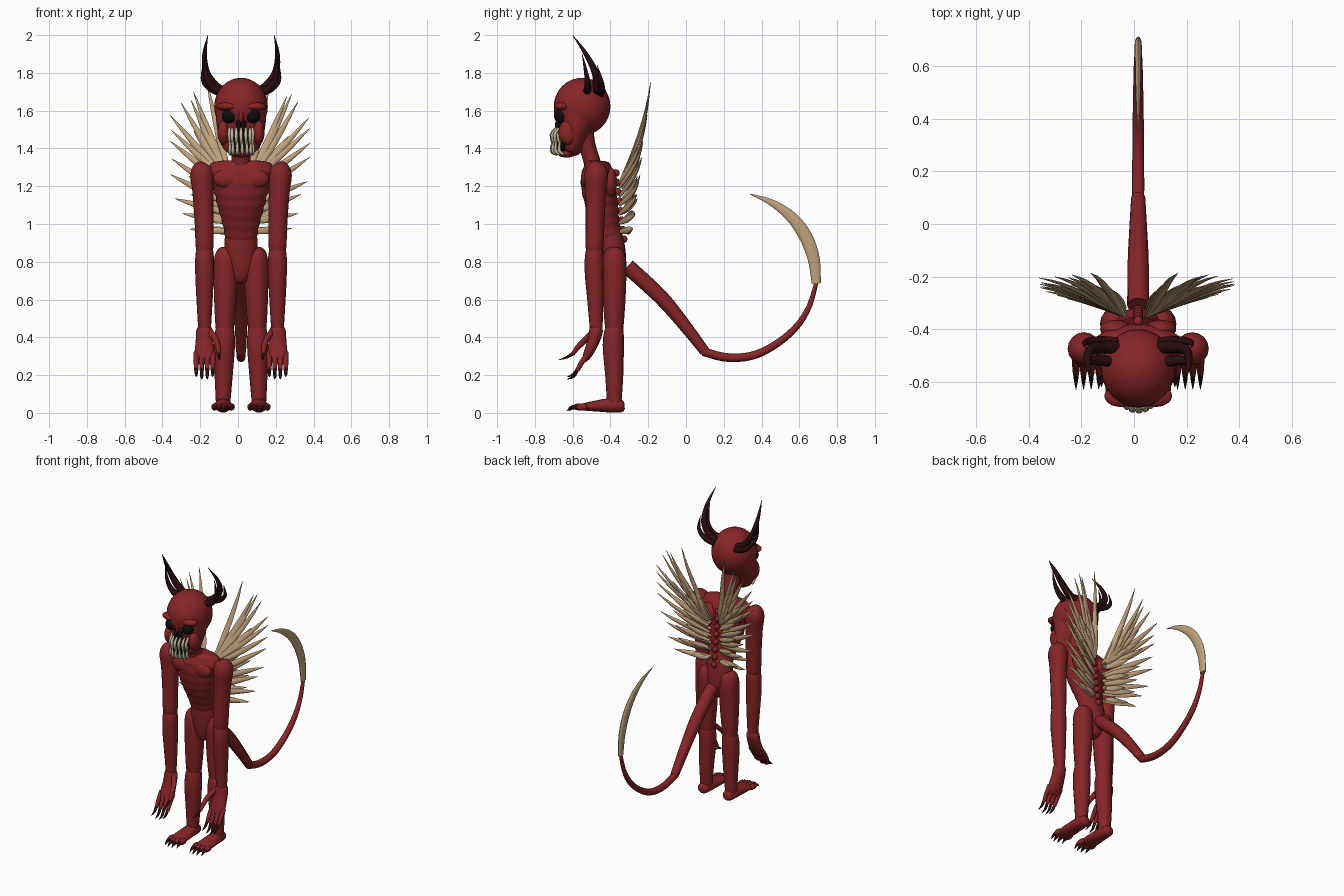
import bpy, bmesh, math, random
from mathutils import Vector, Matrix

random.seed(4)
if "Cube" in bpy.data.objects:
    bpy.data.objects.remove(bpy.data.objects["Cube"])

CX = .016
X, Y = Vector((1, 0, 0)), Vector((0, 1, 0))
SIDES = (("right", -1), ("left", 1))


def material(name, color):
    mat = bpy.data.materials.new(name)
    mat.use_nodes = True
    mat.diffuse_color = (*color, 1)
    mat.node_tree.nodes["Principled BSDF"].inputs["Base Color"].default_value = (*color, 1)
    return mat


RED = material("skin red", (.24, .018, .02))
BONE = material("bone tan", (.53, .36, .2))
HORN = material("horn dark", (.022, .004, .005))
BLACK = material("socket black", (.004, .004, .004))
TOOTH = material("tooth ivory", (.55, .48, .33))


def spline(keys, steps):
    """Smooth a list of equal-length tuples with a Catmull-Rom curve."""
    keys = [Vector(k) for k in keys]
    padded = [keys[0]] + keys + [keys[-1]]
    out = []
    for a, b, c, d in zip(padded, padded[1:], padded[2:], padded[3:]):
        for i in range(steps):
            t = i / steps
            out.append(b + (c - a) * (t / 2) + (a * 2 - b * 5 + c * 4 - d) * (t * t / 2)
                       + (b * 3 - a - c * 3 + d) * (t ** 3 / 2))
    return out + [keys[-1]]


def tube(bm, keys, ref=X, sides=12, steps=3, ripple=0):
    """Sweep an ellipse along keys of (x, y, z, radius along ref, other radius)."""
    pts = spline([k if len(k) == 5 else (*k, k[3]) for k in keys], steps)
    path = [Vector(p[:3]) for p in pts]
    rings = []
    for i, p in enumerate(path):
        tangent = (path[min(i + 1, len(path) - 1)] - path[max(i - 1, 0)]).normalized()
        u = (ref - tangent * ref.dot(tangent)).normalized()
        v = tangent.cross(u)
        swell = 1 + ripple * math.sin(p.z * math.tau / .055)
        ra, rb = (max(r, .0008) * swell for r in pts[i][3:])
        angles = [math.tau * k / sides for k in range(sides)]
        rings.append([bm.verts.new(p + u * ra * math.cos(a) + v * rb * math.sin(a)) for a in angles])
    for low, high in zip(rings, rings[1:]):
        for k in range(sides):
            n = (k + 1) % sides
            bm.faces.new((low[k], low[n], high[n], high[k]))
    bm.faces.new(rings[0][::-1])
    bm.faces.new(rings[-1])


def blob(bm, center, radii):
    bmesh.ops.create_uvsphere(bm, u_segments=24, v_segments=16, radius=1,
                              matrix=Matrix.Translation(center) @ Matrix.Diagonal((*radii, 1)))


def finish(bm, name, mat):
    bmesh.ops.recalc_face_normals(bm, faces=bm.faces)
    mesh = bpy.data.meshes.new(name)
    bm.to_mesh(mesh)
    bm.free()
    mesh.materials.append(mat)
    obj = bpy.data.objects.new(name, mesh)
    bpy.context.collection.objects.link(obj)
    bpy.ops.object.select_all(action="DESELECT")
    obj.select_set(True)
    bpy.context.view_layer.objects.active = obj
    bpy.ops.object.shade_smooth_by_angle(angle=math.radians(50))


def upright(keys):
    """Turn (z, y, half width, half depth) rows into centred tube keys."""
    return [(CX, y, z, w, d) for z, y, w, d in keys]


# Torso with ribs, chest muscles and spine bumps
bm = bmesh.new()
tube(bm, upright([(1.335, -.47, .1, .04), (1.32, -.47, .16, .065), (1.27, -.468, .175, .085),
                  (1.2, -.465, .15, .09), (1.1, -.445, .125, .085), (1, -.42, .098, .07),
                  (.93, -.4, .084, .065)]), sides=28, steps=7, ripple=.018)
for side, s in SIDES:
    blob(bm, (CX + s * .07, -.525, 1.24), (.078, .032, .05))
    blob(bm, (CX + s * .085, -.4, 1.22), (.06, .035, .08))
for i in range(8):
    blob(bm, (CX, -.372 + i * .006, 1.27 - i * .05), (.018, .02, .02))
finish(bm, "torso", RED)

# Pelvis
bm = bmesh.new()
tube(bm, upright([(.97, -.405, .08, .06), (.9, -.395, .088, .068), (.82, -.385, .085, .068),
                  (.75, -.38, .065, .062), (.7, -.38, .045, .045), (.685, -.38, .015, .015)]), sides=20)
finish(bm, "pelvis", RED)

# Neck
bm = bmesh.new()
tube(bm, upright([(1.25, -.49, .05, .05), (1.32, -.495, .05, .045), (1.42, -.525, .052, .045),
                  (1.52, -.55, .07, .06)]), sides=16)
finish(bm, "neck", RED)

# Skull, brow, cheeks and jaw
bm = bmesh.new()
blob(bm, (CX, -.55, 1.622), (.142, .15, .152))
tube(bm, upright([(1.63, -.575, .136, .115), (1.55, -.575, .132, .105), (1.48, -.588, .122, .075),
                  (1.42, -.597, .105, .055), (1.385, -.605, .08, .045), (1.37, -.61, .04, .025)]), sides=24)
for side, s in SIDES:
    blob(bm, (CX + s * .065, -.655, 1.622), (.064, .042, .024))
    blob(bm, (CX + s * .093, -.625, 1.485), (.032, .05, .065))
blob(bm, (CX, -.665, 1.58), (.018, .035, .05))
blob(bm, (CX, -.632, 1.372), (.06, .048, .02))
finish(bm, "head", RED)

# Eye sockets, nostrils and mouth hollow
bm = bmesh.new()
for side, s in SIDES:
    blob(bm, (CX + s * .062, -.661, 1.572), (.04, .034, .038))
    blob(bm, (CX + s * .013, -.672, 1.525), (.013, .022, .03))
finish(bm, "eye_and_nose_sockets", BLACK)
bm = bmesh.new()
blob(bm, (CX, -.65, 1.44), (.066, .045, .064))
finish(bm, "mouth_hollow", BLACK)

# Long interlocking teeth around the front of the mouth
for name, shift, gum, middle, tip in (("upper", 0, 1.508, 1.47, 1.405), ("lower", .5, 1.368, 1.39, 1.455)):
    bm = bmesh.new()
    for i in range(7):
        a = (i - 3 + shift / 2) * .4
        x, y = CX + .066 * math.sin(a), -.645 - .055 * math.cos(a)
        tube(bm, [(x, y + .012, gum, .006), (x, y - .012, middle, .01), (x, y - .004, tip, .002)], sides=8)
    finish(bm, name + "_teeth", TOOTH)

# Three curved horns on each side
for side, s in SIDES:
    bm = bmesh.new()
    for horn in ([(.08, -.47, 1.7, .024), (.13, -.47, 1.725, .024), (.182, -.48, 1.8, .019),
                  (.193, -.53, 1.9, .012), (.175, -.6, 2, .001)],
                 [(.08, -.53, 1.7, .02), (.14, -.52, 1.715, .02), (.185, -.525, 1.78, .013),
                  (.188, -.55, 1.9, .001)],
                 [(.08, -.45, 1.69, .019), (.15, -.445, 1.71, .018), (.2, -.45, 1.76, .012),
                  (.203, -.47, 1.84, .001)]):
        tube(bm, [(CX + s * x, y, z, r) for x, y, z, r in horn], ref=Y, steps=5)
    finish(bm, side + "_horns", HORN)

for side, s in SIDES:
    def mirrored(keys):
        return [(CX + s * k[0], *k[1:]) for k in keys]

    # Arm in two segments with a rounded shoulder
    bm = bmesh.new()
    tube(bm, mirrored([(.195, -.475, 1.325, .015), (.2, -.475, 1.31, .045), (.206, -.475, 1.26, .063),
                       (.202, -.478, 1.17, .055), (.195, -.482, 1, .05), (.193, -.485, .86, .045),
                       (.193, -.485, .83, .02)]), sides=16)
    finish(bm, side + "_upper_arm", RED)
    bm = bmesh.new()
    tube(bm, mirrored([(.193, -.485, .88, .02), (.193, -.485, .86, .045), (.193, -.487, .76, .05),
                       (.193, -.48, .6, .043), (.193, -.475, .42, .032)]), sides=16)
    finish(bm, side + "_forearm", RED)

    # Hand with four fingers and an inner thumb, then their claws
    hand, claws = bmesh.new(), bmesh.new()
    tube(hand, mirrored([(.193, -.47, .465, .025, .02), (.193, -.475, .44, .043, .036),
                         (.193, -.49, .38, .047, .032), (.193, -.52, .31, .053, .024),
                         (.193, -.54, .275, .045, .012)]), sides=16)
    for i in range(4):
        x = .15 + i * .029
        dip = .012 * (i % 3 > 0)
        tube(hand, mirrored([(x, -.515, .32, .015), (x, -.55, .27, .014), (x, -.575, .225, .011)]), sides=8)
        tube(claws, mirrored([(x, -.572, .235, .01), (x, -.595, .205 - dip, .008), (x, -.63, .19 - dip, .001)]),
             sides=8)
    tube(hand, mirrored([(.165, -.485, .43, .018), (.135, -.53, .39, .017), (.121, -.575, .345, .014),
                         (.118, -.6, .31, .01)]), sides=8)
    tube(claws, mirrored([(.118, -.596, .316, .01), (.116, -.63, .295, .007), (.114, -.675, .28, .001)]), sides=8)
    finish(hand, side + "_hand", RED)
    finish(claws, side + "_finger_claws", HORN)

    # Leg in two segments
    bm = bmesh.new()
    tube(bm, mirrored([(.075, -.38, .875, .02), (.077, -.38, .86, .048), (.08, -.38, .8, .064),
                       (.082, -.38, .65, .062), (.085, -.38, .5, .053), (.086, -.38, .42, .045)]), sides=16)
    finish(bm, side + "_thigh", RED)
    bm = bmesh.new()
    tube(bm, mirrored([(.086, -.38, .47, .02), (.086, -.38, .45, .047), (.088, -.385, .36, .056),
                       (.092, -.38, .2, .048), (.095, -.38, .05, .038)]), sides=16)
    finish(bm, side + "_shin", RED)

    # Foot with four toes and claws
    foot, claws = bmesh.new(), bmesh.new()
    tube(foot, mirrored([(.095, -.325, .036, .015, .015), (.095, -.34, .036, .036, .033),
                         (.095, -.4, .04, .044, .038), (.095, -.5, .035, .055, .026),
                         (.095, -.56, .03, .05, .016)]), sides=16)
    for i in range(4):
        x = .05 + i * .03
        y = -.57 + abs(i - 1.5) * .012
        blob(foot, (CX + s * x, y, .032), (.017, .034, .019))
        tube(claws, mirrored([(x, y - .02, .034, .012), (x, y - .045, .027, .009), (x, y - .068, .01, .001)]), sides=8)
    finish(foot, side + "_foot", RED)
    finish(claws, side + "_toe_claws", HORN)

    # Wing: layered fan of flat bone spikes
    bm = bmesh.new()
    for count, scale, back in ((12, 1, 0), (10, .72, .015), (8, .45, .03)):
        for i in range(count):
            u = i / (count - 1)
            angle = math.radians(5 + 70 * u + random.uniform(-3, 3))
            length = scale * (.23 + .5 * u - .2 * u * u) * random.uniform(.94, 1.04)
            dx, dz = math.cos(angle) * length, math.sin(angle) * length
            x, z = .045, .96 + .26 * min(1, u * 2)
            y, sweep = -.35 + back, .3 * length
            tube(bm, [(s * x + .008, y, z, .007, .01),
                      (s * (x + dx * .4) + .008, y + sweep * .5, z + dz * .37, .008, .019),
                      (s * (x + dx * .75) + .008, y + sweep * .85, z + dz * .73, .006, .012),
                      (s * (x + dx) + .008, y + sweep, z + dz, .001, .001)], ref=Y, sides=8)
    finish(bm, side + "_wing_spikes", BONE)

# Tail: thick straight base, thin curved end and a bone blade
bm = bmesh.new()
tube(bm, [(CX, -.31, .775, .042), (CX, -.14, .62, .04), (CX, -.02, .48, .034), (CX, .1, .325, .027)])
finish(bm, "tail_base", RED)
bm = bmesh.new()
tube(bm, [(CX, .09, .325, .023), (CX, .2, .295, .023), (CX, .31, .295, .022), (CX, .41, .325, .021),
          (CX, .52, .395, .019), (CX, .6, .475, .017), (CX, .655, .57, .014), (CX, .69, .69, .011)])
finish(bm, "tail_end", RED)
bm = bmesh.new()
tube(bm, [(CX, .69, .685, .012, .024), (CX, .675, .82, .014, .032), (CX, .63, .94, .013, .035),
          (CX, .555, 1.04, .011, .029), (CX, .45, 1.115, .007, .017), (CX, .335, 1.16, .001, .001)], steps=5)
finish(bm, "tail_blade", BONE)
